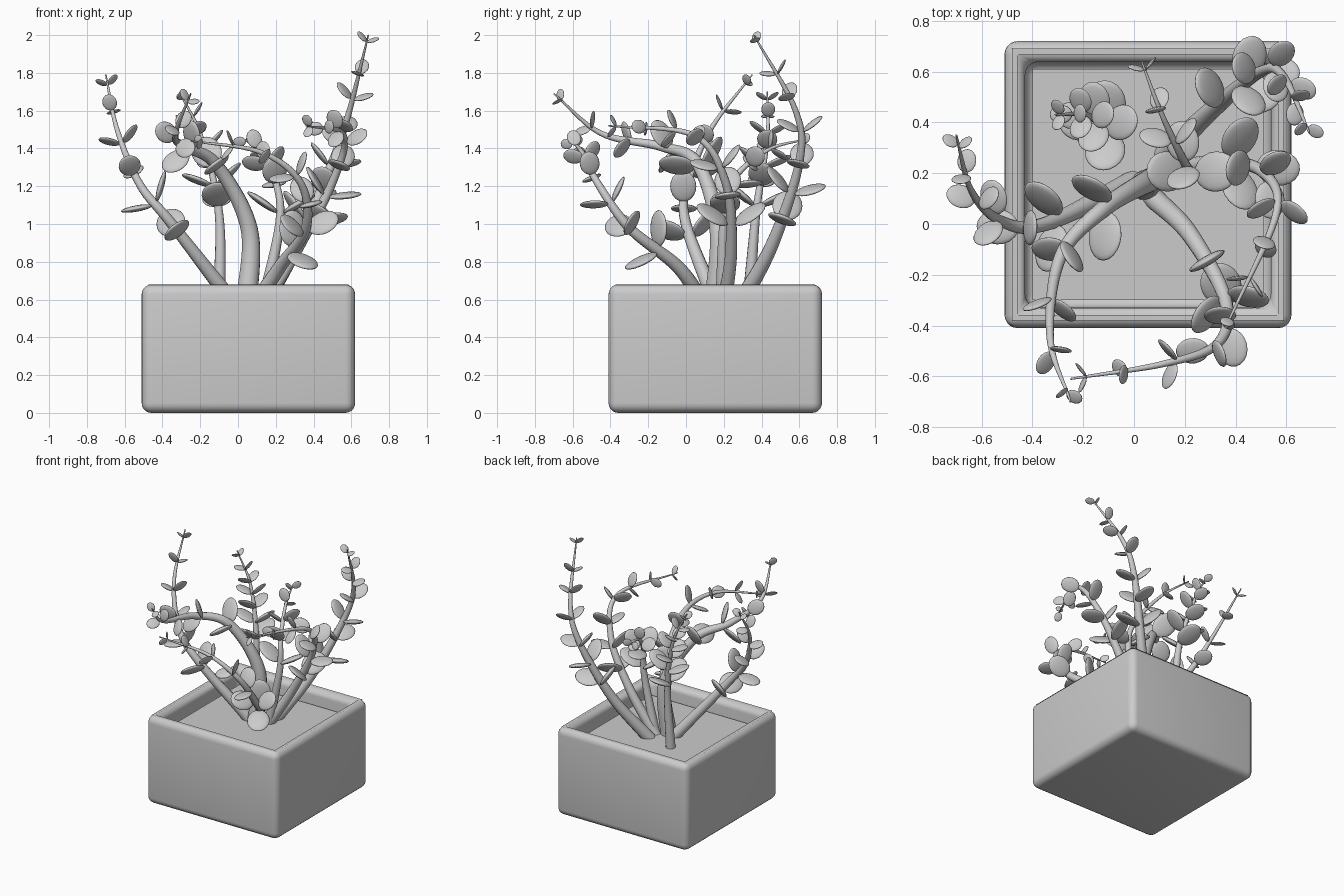
import bpy, bmesh, math
from mathutils import Vector, Matrix

if "Cube" in bpy.data.objects:
    bpy.data.objects.remove(bpy.data.objects["Cube"])

CX, CY = 0.055, 0.155
X, Y, Z = Vector((1, 0, 0)), Vector((0, 1, 0)), Vector((0, 0, 1))


def finish(name, bm, smooth=True):
    mesh = bpy.data.meshes.new(name)
    bm.to_mesh(mesh)
    bm.free()
    for poly in mesh.polygons:
        poly.use_smooth = smooth
    ob = bpy.data.objects.new(name, mesh)
    bpy.context.collection.objects.link(ob)
    return ob


def box(half, z0, z1):
    bm = bmesh.new()
    bmesh.ops.create_cube(bm, size=1, matrix=Matrix.Translation((CX, CY, (z0 + z1) / 2))
                          @ Matrix.Diagonal((2 * half, 2 * half, z1 - z0, 1)))
    return bm


# square planter: hollowed box with rounded edges
bm = box(0.565, 0, 0.68)
top = max(bm.faces, key=lambda f: f.calc_center_median().z)
bmesh.ops.inset_region(bm, faces=[top], thickness=0.115)
inner = bmesh.ops.extrude_face_region(bm, geom=[top])["geom"]
bmesh.ops.translate(bm, vec=Z * -0.2, verts=[v for v in inner if isinstance(v, bmesh.types.BMVert)])
if top.is_valid:
    bmesh.ops.delete(bm, geom=[top], context='FACES_ONLY')
edges = [e for e in bm.edges if len(e.link_faces) == 2 and e.calc_face_angle() > 0.5]
bmesh.ops.bevel(bm, geom=edges, offset=0.052, segments=5, profile=0.5, affect='EDGES')
bmesh.ops.recalc_face_normals(bm, faces=bm.faces)
pot = finish("planter", bm)
bpy.context.view_layer.objects.active = pot
pot.select_set(True)
bpy.ops.object.shade_smooth_by_angle()
pot.select_set(False)

# soil slab
finish("soil", box(0.455, 0.52, 0.57), False)


def smooth_path(pts, steps=12):
    """Catmull-Rom samples through the control points"""
    p = [Vector(q) for q in pts]
    p = [2 * p[0] - p[1]] + p + [2 * p[-1] - p[-2]]
    out = []
    for i in range(1, len(p) - 2):
        a, b, c, d = p[i - 1:i + 3]
        for k in range(steps):
            t = k / steps
            out.append(0.5 * (2 * b + (c - a) * t + (2 * a - 5 * b + 4 * c - d) * t * t
                              + (3 * b - a - 3 * c + d) * t ** 3))
    return out + [p[-2]]


def stem(name, path, dist, r0):
    cu = bpy.data.curves.new(name, 'CURVE')
    cu.dimensions = '3D'
    cu.bevel_depth = 1.0
    cu.bevel_resolution = 4
    cu.use_fill_caps = True
    sp = cu.splines.new('POLY')
    sp.points.add(len(path) - 1)
    for pt, co, d in zip(sp.points, path, dist):
        pt.co = (*co, 1)
        pt.radius = r0 + (0.004 - r0) * d / dist[-1]
    sp.use_smooth = True
    ob = bpy.data.objects.new(name, cu)
    bpy.context.collection.objects.link(ob)
    bpy.context.view_layer.objects.active = ob
    ob.select_set(True)
    bpy.ops.object.convert(target='MESH')
    bpy.context.object.select_set(False)


def leaves(name, path, dist, r0, p, start, count):
    """opposite leaf pairs, each turned a quarter from the last, shrinking to the tip"""
    bm = bmesh.new()
    tilt = math.radians(32)
    for n in range(count):
        s = n / (count - 1)
        f = start + (0.965 - start) * s
        i = min(range(1, len(path) - 1), key=lambda k: abs(dist[k] - f * dist[-1]))
        t = (path[i + 1] - path[i - 1]).normalized()
        p = (p - t * p.dot(t)).normalized()
        side = p if n % 2 == 0 else t.cross(p)
        r = 0.097 - 0.063 * s
        for out in (side, -side):
            d = out * math.cos(tilt) + t * math.sin(tilt)
            nrm = t * math.cos(tilt) - out * math.sin(tilt)
            w = nrm.cross(d)
            c = path[i] + d * (r * 1.05 + r0 * (1 - f) * 0.6)
            m = Matrix((d * r, w * r * 0.82, nrm * r * 0.2)).transposed().to_4x4()
            bmesh.ops.create_uvsphere(bm, u_segments=20, v_segments=10, radius=1,
                                      matrix=Matrix.Translation(c) @ m)
    finish(name, bm)


def grow(key, r0, first_dir, start, count, *pts):
    path = smooth_path(pts)
    dist = [0.0]
    for a, b in zip(path, path[1:]):
        dist.append(dist[-1] + (b - a).length)
    stem(key + "_stem", path, dist, r0)
    leaves(key + "_leaves", path, dist, r0, first_dir, start, count)


# branches: base radius, first leaf direction, first leaf position, pairs, path
grow("left", .043, Y, .34, 6,
     (0, .17, .55), (-.35, 0, 1), (-.52, .01, 1.21), (-.64, .13, 1.5), (-.7, .35, 1.79))
grow("arching", .06, Y, .46, 5,
     (.04, .15, .53), (.06, .17, .97), (-.12, .06, 1.32), (-.29, -.13, 1.41),
     (-.33, -.45, 1.48), (-.25, -.7, 1.69))
grow("front", .042, Z, .28, 7,
     (.07, .11, .55), (.22, -.04, .77), (.36, -.3, .98), (.33, -.47, 1.22),
     (.12, -.55, 1.38), (-.25, -.61, 1.44))
grow("tall_right", .046, X, .33, 7,
     (.12, .27, .55), (.32, .46, .9), (.5, .6, 1.33), (.59, .58, 1.6), (.69, .36, 2))
grow("right", .04, Y, .33, 7,
     (.12, .2, .55), (.32, .24, .88), (.5, .21, 1.22), (.56, .04, 1.47), (.36, -.41, 1.52))
grow("back", .036, Y, .46, 7,
     (-.1, .33, .55), (-.1, .37, 1.05), (-.19, .43, 1.45), (-.31, .43, 1.7))
grow("middle", .036, X, .42, 5,
     (.13, .19, .55), (.22, .2, 1), (.2, .24, 1.22), (.11, .43, 1.39), (.03, .64, 1.45))
